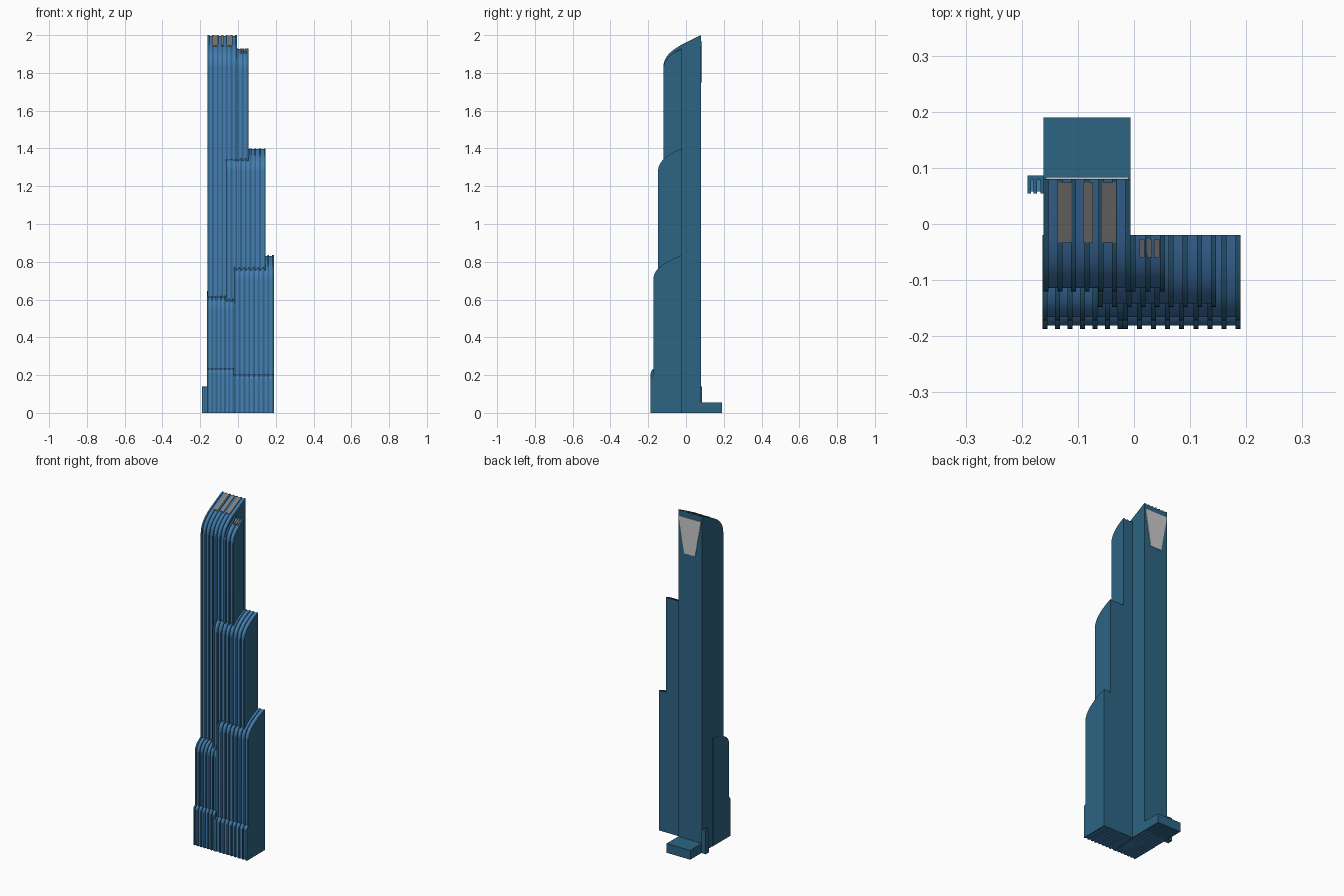
import bpy, bmesh
from mathutils import Vector

cube = bpy.data.objects.get("Cube")
if cube:
    bpy.data.objects.remove(cube, do_unlink=True)


def material(name, rgb):
    mat = bpy.data.materials.new(name)
    mat.use_nodes = True
    mat.diffuse_color = (*rgb, 1)
    mat.node_tree.nodes["Principled BSDF"].inputs["Base Color"].default_value = (*rgb, 1)
    return mat


TEAL = material("teal_cladding", (0.026, 0.13, 0.23))
BLUE = material("blue_glazing", (0.06, 0.2, 0.45))
GREY = material("grey_panel", (0.22, 0.21, 0.2))

BACK = -0.02     # rear wall shared by the stepped tiers
PITCH = 0.026    # spacing of the vertical fins
FIN = 0.009      # fin width


def build(name, prisms, mats, back_slot=0):
    """Make one object from prisms, each an outline swept along a vector."""
    bm = bmesh.new()
    for outline, sweep in prisms:
        face = bm.faces.new([bm.verts.new(p) for p in outline])
        new = bmesh.ops.extrude_face_region(bm, geom=[face])["geom"]
        moved = [v for v in new if isinstance(v, bmesh.types.BMVert)]
        bmesh.ops.translate(bm, verts=moved, vec=sweep)
    bmesh.ops.recalc_face_normals(bm, faces=bm.faces[:])
    for f in bm.faces:
        if f.normal.y > 0.9:
            f.material_index = back_slot
    mesh = bpy.data.meshes.new(name)
    bm.to_mesh(mesh)
    bm.free()
    for m in mats:
        mesh.materials.append(m)
    obj = bpy.data.objects.new(name, mesh)
    bpy.context.collection.objects.link(obj)
    return obj


def smooth(obj):
    bpy.ops.object.select_all(action='DESELECT')
    obj.select_set(True)
    bpy.context.view_layer.objects.active = obj
    bpy.ops.object.shade_smooth_by_angle(angle=0.5)


def slice_x(profile, x0, x1):
    """Side profile of (y, z) points swept from x0 to x1."""
    return [(x0, y, z) for y, z in profile], Vector((x1 - x0, 0, 0))


def side_profile(front, eave, bend, peak, ridge=None, inset=0, drop=0):
    """Upright wall whose top curves back into the roof."""
    a, b, c = (Vector(p) for p in ((front, eave), (front, bend), (BACK, peak)))
    curve = []
    for i in range(13):
        t = i / 12
        p = a * (1 - t) ** 2 + b * 2 * t * (1 - t) + c * t * t
        curve.append((p.x + inset * (1 - t), p.y - drop))
    if ridge:
        curve.append((ridge[0], ridge[1] - drop))
    return [(curve[0][0], 0)] + curve + [(curve[-1][0], 0)]


def tier(name, x0, x1, *shape):
    """Proud fins with recessed glazing strips between them."""
    bays = round((x1 - x0) / PITCH)
    step = (x1 - x0 - FIN) / bays
    proud = side_profile(*shape)
    recessed = side_profile(*shape, inset=0.006, drop=0.004)
    fins = [slice_x(proud, x0 + i * step, x0 + i * step + FIN) for i in range(bays + 1)]
    glass = [slice_x(recessed, x0 + i * step + FIN, x0 + (i + 1) * step) for i in range(bays)]
    smooth(build(name + "_fins", fins, [TEAL]))
    smooth(build(name + "_glazing", glass, [BLUE, TEAL], back_slot=1))


# Stepped tower volumes: x range, front, eave, bend, peak, ridge
tier("main_tower", -0.161, -0.006, -0.12, 1.83, 1.90, 1.95, (0.08, 2.0))
tier("tower_wing", -0.006, 0.055, -0.12, 1.82, 1.885, 1.93)
tier("middle_tier", -0.064, 0.146, -0.148, 1.28, 1.35, 1.40)
tier("lower_tier_left", -0.02, 0.19, -0.172, 0.71, 0.78, 0.835)
tier("lower_tier_right", -0.163, -0.02, -0.172, 0.55, 0.62, 0.645)
tier("base_left", -0.02, 0.19, -0.187, 0.18, 0.215, 0.27)
tier("base_right", -0.163, -0.02, -0.187, 0.21, 0.25, 0.30)

# Roof panels on the tower and on its wing
panel = [(-0.033, 1.92), (0.074, 1.97), (0.074, 1.9985), (-0.033, 1.945)]
build("tower_roof_panels",
      [slice_x(panel, x, x + w) for x, w in ((-0.136, 0.025), (-0.091, 0.018), (-0.057, 0.025))],
      [GREY])
wing_panel = [(-0.06, 1.88), (-0.027, 1.9), (-0.027, 1.929), (-0.06, 1.912)]
build("wing_roof_panels", [slice_x(wing_panel, x, x + 0.009) for x in (0.01, 0.023, 0.036)], [GREY])

# Tapered panel high on the rear wall
rear = [(-0.157, 1.965), (-0.01, 1.965), (-0.046, 1.75), (-0.118, 1.75)]
build("rear_panel", [([(x, 0.079, z) for x, z in rear], Vector((0, 0.005, 0)))], [])


def box(x0, x1, y0, y1, height):
    return slice_x([(y0, 0), (y0, height), (y1, height), (y1, 0)], x0, x1)


# Low annex behind and the small ribbed pillar at the rear corner
build("rear_annex", [box(-0.161, -0.006, 0.08, 0.19, 0.055)], [TEAL])
build("corner_pillar", [box(-0.19, -0.161, 0.078, 0.086, 0.14)]
      + [box(x, x + 0.006, 0.054, 0.078, 0.14) for x in (-0.19, -0.179, -0.167)], [TEAL])
build("corner_pillar_glazing", [box(-0.184, -0.167, 0.058, 0.078, 0.137)], [BLUE])
